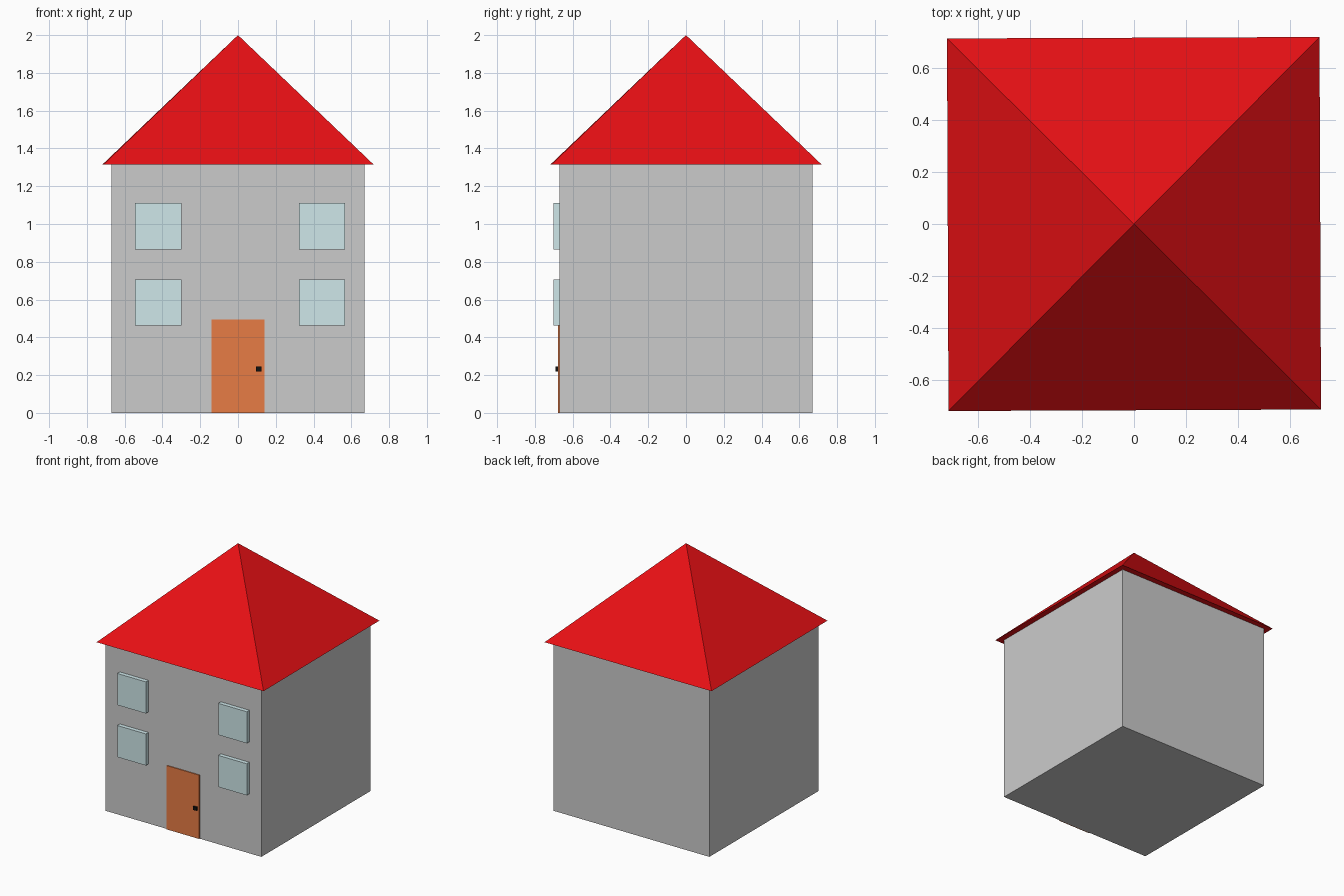
import bpy, math

if "Cube" in bpy.data.objects:
    bpy.data.objects.remove(bpy.data.objects["Cube"])


def material(name, color):
    mat = bpy.data.materials.new(name)
    mat.diffuse_color = (*color, 1)
    mat.use_nodes = True
    mat.node_tree.nodes["Principled BSDF"].inputs["Base Color"].default_value = mat.diffuse_color
    return mat


def box(name, low, high, mat=None):
    center = [(a + b) / 2 for a, b in zip(low, high)]
    bpy.ops.mesh.primitive_cube_add(size=1, location=center)
    ob = bpy.context.object
    ob.name = name
    ob.scale = [b - a for a, b in zip(low, high)]
    bpy.ops.object.transform_apply(location=False, rotation=False, scale=True)
    if mat:
        ob.data.materials.append(mat)
    return ob


red = material("roof_red", (0.8, 0.005, 0.007))
glass = material("window_glass", (0.62, 0.8, 0.82))
wood = material("door_wood", (0.8, 0.2, 0.06))
black = material("knob_black", (0.005, 0.005, 0.005))

W = 0.67       # half width of the walls
EAVE = 1.315   # height of the roof base

# Walls, top tucked just inside the roof
box("walls", (-W, -W, 0), (W, W, 1.335))

# Four-sided pyramid roof with a slight overhang, very slightly turned
bpy.ops.mesh.primitive_cone_add(
    vertices=4, radius1=0.715 * math.sqrt(2), radius2=0, depth=2 - EAVE,
    location=(0, 0, (2 + EAVE) / 2), rotation=(0, 0, math.radians(45) + 0.004))
roof = bpy.context.object
roof.name = "roof"
roof.data.materials.append(red)

# Four square windows standing proud of the front wall
S = 0.245
for side, x in (("left", -0.545), ("right", 0.322)):
    for level, z in (("lower", 0.462), ("upper", 0.866)):
        box(f"window_{level}_{side}", (x, -0.702, z), (x + S, -0.65, z + S), glass)

# Door and knob
box("door", (-0.14, -0.677, 0), (0.141, -0.65, 0.495), wood)
box("door_knob", (0.096, -0.69, 0.219), (0.125, -0.665, 0.246), black)
